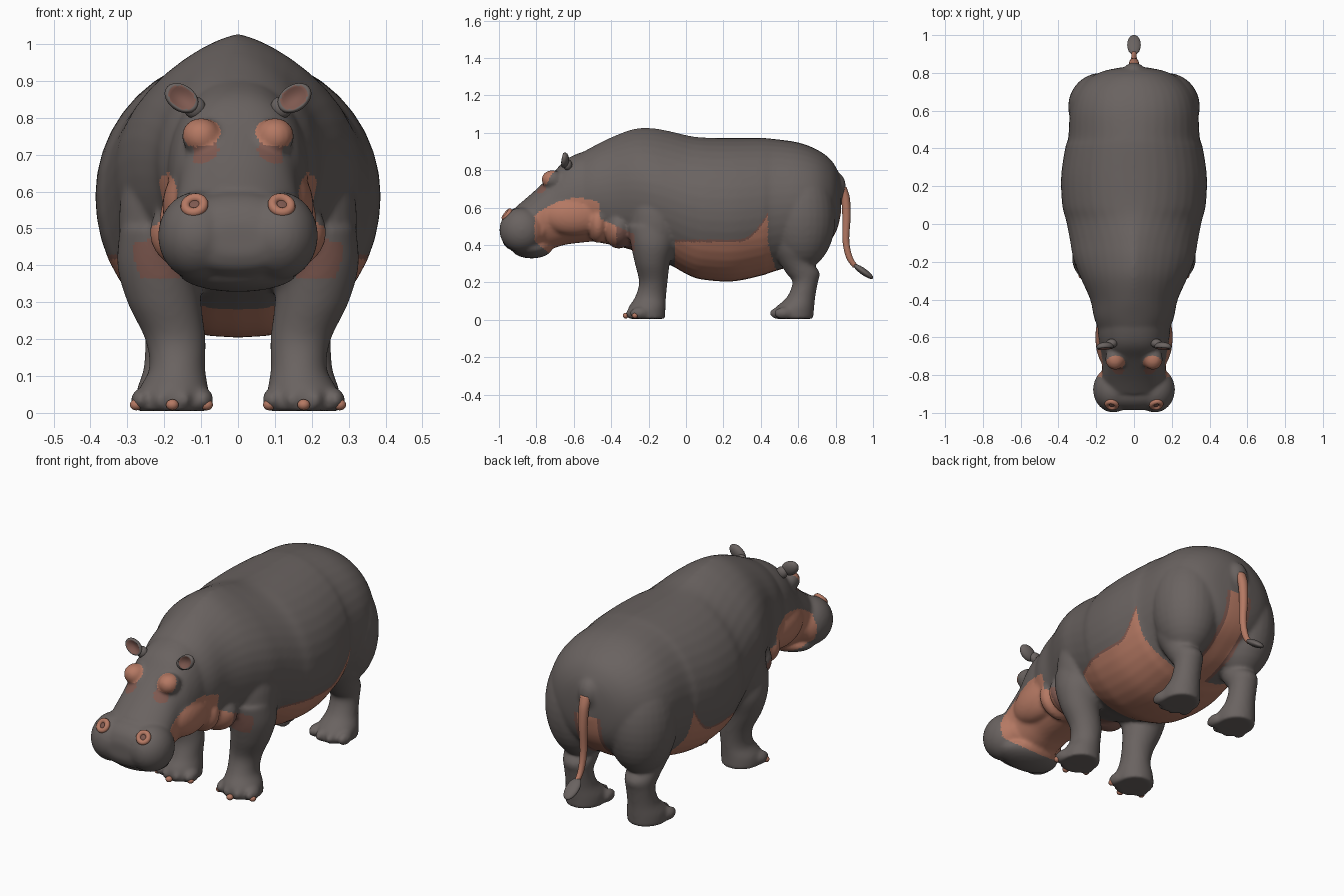
import bpy, bmesh, math
from mathutils import Matrix, Vector, Euler

if "Cube" in bpy.data.objects:
    bpy.data.objects.remove(bpy.data.objects["Cube"])


def material(name, colour):
    mat = bpy.data.materials.new(name)
    mat.use_nodes = True
    mat.diffuse_color = (*colour, 1)
    mat.node_tree.nodes["Principled BSDF"].inputs["Base Color"].default_value = (*colour, 1)
    return mat


GREY = material("grey_hide", (.143, .124, .118))
PINK = material("pink_skin", (.46, .19, .125))
BROWN = material("brown_skin", (.21, .1, .08))
MATERIALS = [GREY, PINK, BROWN]


def smooth_stations(stations, steps=6):
    """Catmull-Rom interpolation through rows of numbers."""
    rows, last = [], len(stations) - 1
    for i in range(last):
        a, b, c, d = (stations[min(max(k, 0), last)] for k in range(i - 1, i + 3))
        for step in range(steps):
            t = step / steps
            rows.append([q + t * (r - p) / 2 + t * t * (2 * p - 5 * q + 4 * r - s) / 2
                         + t ** 3 * (3 * q - p - 3 * r + s) / 2
                         for p, q, r, s in zip(a, b, c, d)])
    return rows + [list(stations[-1])]


def skin_rings(bm, rings):
    loops = [[bm.verts.new(p) for p in ring] for ring in rings]
    count = len(loops[0])
    for low, high in zip(loops, loops[1:]):
        for i in range(count):
            j = (i + 1) % count
            bm.faces.new((low[i], low[j], high[j], high[i]))
    bm.faces.new(loops[0])
    bm.faces.new(loops[-1])


ANGLES = [math.tau * i / 40 for i in range(40)]


def trunk(bm, stations):
    """Rows of y, top, bottom, half width and upper taper."""
    rings = []
    for y, top, bottom, width, taper in smooth_stations(stations):
        ring = []
        for a in ANGLES:
            c, s = math.cos(a), math.sin(a)
            power = taper if s > 0 else .85
            x = width * math.copysign(abs(c) ** power, c)
            ring.append((x, y, (top + bottom) / 2 + s * (top - bottom) / 2))
        rings.append(ring)
    skin_rings(bm, rings)


def limb(bm, stations, side=1):
    """Rows of z, centre x, centre y, radius x, radius y."""
    skin_rings(bm, [[(side * (x + rx * math.cos(a)), y + ry * math.sin(a), z) for a in ANGLES]
                    for z, x, y, rx, ry in smooth_stations(stations)])


def ellipsoid(bm, centre, radii, turn=(0, 0, 0)):
    matrix = (Matrix.Translation(centre) @ Euler(turn).to_matrix().to_4x4()
              @ Matrix.Diagonal((*radii, 1)))
    bmesh.ops.create_uvsphere(bm, u_segments=28, v_segments=18, radius=1, matrix=matrix)


def finish(bm, name, mats):
    bmesh.ops.recalc_face_normals(bm, faces=bm.faces[:])
    mesh = bpy.data.meshes.new(name)
    bm.to_mesh(mesh)
    bm.free()
    for mat in mats:
        mesh.materials.append(mat)
    obj = bpy.data.objects.new(name, mesh)
    bpy.context.collection.objects.link(obj)
    mesh.shade_smooth()
    return obj


def simple_ellipsoid(name, mat, centre, radii, turn=(0, 0, 0)):
    bm = bmesh.new()
    ellipsoid(bm, centre, radii, turn)
    return finish(bm, name, [mat])


# Torso and neck
hide = bmesh.new()
trunk(hide, [
    (-.6, .87, .45, .17, 1), (-.5, .925, .42, .21, 1), (-.4, .975, .4, .232, 1.15),
    (-.28, 1.02, .37, .285, 1.4), (-.18, 1.025, .33, .322, 1.5), (-.08, 1.007, .29, .34, 1.4),
    (.02, .983, .235, .36, 1.2), (.1, .974, .213, .38, 1.05), (.25, .972, .205, .386, 1),
    (.4, .972, .235, .365, 1), (.46, .968, .255, .348, 1), (.6, .948, .3, .338, .95),
    (.7, .91, .36, .305, .95), (.77, .86, .42, .24, 1), (.81, .8, .49, .16, 1),
    (.83, .74, .58, .06, 1)])
# Tail root
ellipsoid(hide, (0, .8, .71), (.06, .055, .08))

# Head, muzzle and lower jaw
trunk(hide, [
    (-.48, .92, .42, .19, 1), (-.58, .888, .41, .19, .9), (-.65, .85, .4, .18, .85),
    (-.72, .775, .38, .168, .85), (-.82, .68, .365, .17, 1), (-.9, .612, .37, .155, 1)])
trunk(hide, [
    (-.76, .57, .39, .165, .85), (-.85, .6, .375, .18, .85), (-.92, .595, .37, .175, .85),
    (-.965, .56, .39, .14, .85), (-.985, .51, .43, .08, .85)])
ellipsoid(hide, (0, -.825, .385), (.165, .11, .057))

for side in (-1, 1):
    # Muzzle lobes and brow bumps
    ellipsoid(hide, (side * .11, -.877, .48), (.107, .121, .12))
    ellipsoid(hide, (side * .1, -.715, .75), (.053, .058, .05))
    # Cheeks and neck folds
    ellipsoid(hide, (side * .125, -.6, .56), (.08, .17, .11))
    ellipsoid(hide, (side * .1, -.47, .52), (.115, .06, .11))
    ellipsoid(hide, (side * .11, -.36, .49), (.13, .08, .11))
    # Shoulder and front leg
    ellipsoid(hide, (side * .185, -.165, .52), (.138, .145, .25))
    limb(hide, [(.5, .22, -.19, .1, .12), (.4, .215, -.18, .112, .115),
                (.3, .2, -.18, .1, .093), (.2, .17, -.175, .082, .076),
                (.12, .165, -.19, .076, .083), (.06, .175, -.21, .095, .1),
                (.005, .178, -.21, .095, .1)], side)
    # Thigh and hind leg
    ellipsoid(hide, (side * .175, .62, .55), (.174, .18, .28))
    limb(hide, [(.45, .19, .6, .13, .15), (.37, .19, .59, .11, .12),
                (.31, .185, .59, .09, .092), (.25, .18, .625, .08, .09),
                (.2, .18, .637, .072, .068), (.12, .18, .615, .076, .076),
                (.06, .18, .58, .095, .105), (.005, .18, .575, .095, .105)], side)
    # Toes
    for foot_y in (-.285, .485):
        for offset in (-.085, -.03, .03, .085):
            ellipsoid(hide, (side * (.178 + offset), foot_y + abs(offset) * .4, .035),
                      (.027, .05, .032))

body = finish(hide, "body", MATERIALS)

# Fuse the volumes into one skin
bpy.context.view_layer.objects.active = body
body.select_set(True)
fuse = body.modifiers.new("fuse", 'REMESH')
fuse.mode = 'VOXEL'
fuse.voxel_size = .009
relax = body.modifiers.new("relax", 'SMOOTH')
relax.iterations = 10
for modifier in (fuse.name, relax.name):
    bpy.ops.object.modifier_apply(modifier=modifier)


def skin_index(p):
    """Material slot for a point on the skin."""
    x, y, z = abs(p.x), p.y, p.z
    # Eyelids and the skin below them
    if (Vector((x, y, z)) - Vector((.097, -.73, .757))).length < .051 and z > .722:
        return 1
    if (Vector((x, y, z)) - Vector((.09, -.77, .705))).length < .038:
        return 2
    # Cheeks and throat
    if -.81 + max(0, .42 - z) * 1.2 < y < -.46:
        return 1 if z < .65 - 1.8 * (y + .58) ** 2 else 0
    if -.46 <= y < -.275 and .365 < z < .54 - .45 * (y + .46):
        return 1 if y < -.37 else 2
    # Belly
    if -.06 < y < .44 + max(0, .4 - z) * .3 and z > .2:
        edge = .415 + .15 * max(0, (y - .28) / .16) ** 2
        return 1 if z < edge else 2 if z < edge + .015 else 0
    # Groin and seat
    if .44 <= y < .83 and .25 < z < .6:
        return 1 if x < .06 else 2 if x < .08 else 0
    return 0


for face in body.data.polygons:
    face.material_index = skin_index(face.center)
    face.use_smooth = True

# Tail and tuft
bm = bmesh.new()
limb(bm, [(.71, 0, .83, .03, .028), (.65, 0, .852, .026, .024), (.55, 0, .858, .022, .022),
          (.42, 0, .855, .018, .018), (.33, 0, .875, .015, .018), (.28, 0, .91, .012, .018)])
finish(bm, "tail", [PINK])
simple_ellipsoid("tail_tuft", GREY, (0, .948, .258), (.036, .064, .018), (-.62, 0, 0))

for side, label in ((1, "left"), (-1, "right")):
    # Nostril rim and opening
    aim = Vector((side * .15, -.75, .6)).to_track_quat('Z', 'Y')
    spot = Vector((side * .118, -.957, .563))
    bpy.ops.mesh.primitive_torus_add(major_radius=.025, minor_radius=.013, location=spot,
                                     rotation=aim.to_euler(), major_segments=28)
    rim = bpy.context.object
    rim.name = label + "_nostril_rim"
    rim.data.materials.append(PINK)
    rim.data.shade_smooth()
    simple_ellipsoid(label + "_nostril", BROWN, spot, (.02, .02, .006), aim.to_euler())
    # Cupped ear
    bm = bmesh.new()
    bmesh.ops.create_uvsphere(bm, u_segments=28, v_segments=18, radius=1)
    for vert in bm.verts:
        hollow = max(0, 1 - (vert.co.x ** 2 + vert.co.z ** 2) / .75)
        if vert.co.y < 0:
            vert.co.y += hollow * 1.1
    for face in bm.faces:
        c = face.calc_center_median()
        face.material_index = int(c.x ** 2 + c.z ** 2 < .65 and c.y < .3)
    bm.transform(Matrix.Translation((side * .153, -.65, .853))
                 @ Euler((-.2, -side * .6, 0)).to_matrix().to_4x4()
                 @ Matrix.Diagonal((.05, .024, .036, 1)))
    finish(bm, label + "_ear", [GREY, BROWN])
    simple_ellipsoid(label + "_ear_base", GREY, (side * .118, -.632, .828), (.03, .024, .03))
    # Front toenails
    for i, offset in enumerate((-.093, 0, .098)):
        simple_ellipsoid(f"{label}_toenail_{i}", PINK,
                         (side * (.178 + offset), -.322 + abs(offset) * .5, .022),
                         (.017, .016, .015))
